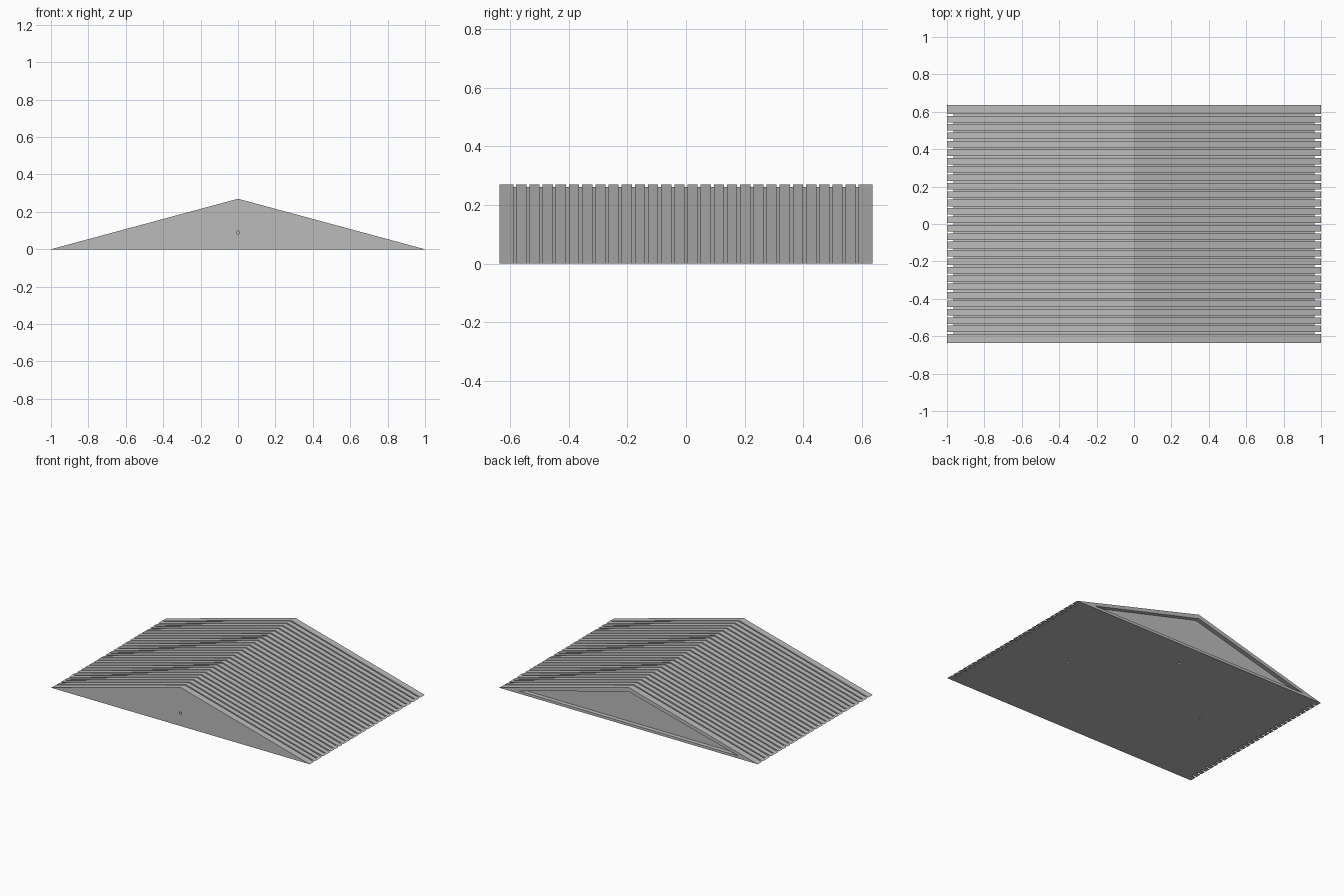
import bpy, bmesh, math
from mathutils import Matrix, Vector

cube = bpy.data.objects.get("Cube")
if cube:
    bpy.data.objects.remove(cube, do_unlink=True)

HALF_Y = 0.635                 # half of the block's depth
RIB = (1.0, 0.27)              # half width and ridge height of a rib
GROOVE = (0.964, 0.2603)       # the same at the bottom of a groove
PITCH, GAP, COUNT = 0.0449, 0.010, 27

gray = bpy.data.materials.new("plain_gray")
gray.use_nodes = True
color = (0.5, 0.5, 0.5, 1)
gray.diffuse_color = color
gray.node_tree.nodes["Principled BSDF"].inputs["Base Color"].default_value = color


def make_object(name, bm):
    bmesh.ops.recalc_face_normals(bm, faces=bm.faces)
    mesh = bpy.data.meshes.new(name)
    bm.to_mesh(mesh)
    bm.free()
    mesh.materials.append(gray)
    obj = bpy.data.objects.new(name, mesh)
    bpy.context.collection.objects.link(obj)
    return obj


# Ribbed gable block: triangular sections lofted from front to back
sections = [(-HALF_Y, RIB)]
for i in range(COUNT):
    y = (i - (COUNT - 1) / 2) * PITCH
    sections += [(y - GAP / 2, RIB), (y - GAP / 2, GROOVE),
                 (y + GAP / 2, GROOVE), (y + GAP / 2, RIB)]
sections.append((HALF_Y, RIB))

bm = bmesh.new()
rings = [[bm.verts.new(p) for p in ((-w, y, 0), (0, y, h), (w, y, 0))]
         for y, (w, h) in sections]
for a, b in zip(rings, rings[1:]):
    bm.faces.new((a[0], a[1], b[1], b[0]))
    bm.faces.new((a[1], a[2], b[2], b[1]))
bm.faces.new(rings[0])
bm.faces.new(rings[-1])
bm.faces.new([r[0] for r in rings] + [r[2] for r in reversed(rings)])
block = make_object("ribbed_gable_block", bm)

# Cutter: shallow triangular recess in the back and small round holes
bm = bmesh.new()
tri = [(-0.85, 0.018), (0, 0.241), (0.85, 0.018)]
near, far = [[bm.verts.new((x, y, z)) for x, z in tri]
             for y in (HALF_Y - 0.03, HALF_Y + 0.1)]
bm.faces.new(near)
bm.faces.new(far)
for i in range(3):
    j = (i + 1) % 3
    bm.faces.new((near[i], near[j], far[j], far[i]))


def add_hole(center, axis):
    turn = Vector((0, 0, 1)).rotation_difference(Vector(axis)).to_matrix().to_4x4()
    bmesh.ops.create_cone(bm, cap_ends=True, segments=16, radius1=0.009,
                          radius2=0.009, depth=0.08,
                          matrix=Matrix.Translation(center) @ turn)


add_hole((0, -HALF_Y, 0.09), (0, 1, 0))
for x, y in ((0.545, 0), (-0.545, 0), (0, 0.443)):
    add_hole((x, y, 0), (0, 0, 1))
cutter = make_object("recess_cutter", bm)
cutter.hide_render = True

# Cut the recess and holes, then drop the cutter
cut = block.modifiers.new("recesses", 'BOOLEAN')
cut.operation = 'DIFFERENCE'
cut.solver = 'EXACT'
cut.object = cutter
bpy.context.view_layer.objects.active = block
bpy.ops.object.modifier_apply(modifier=cut.name)
bpy.data.objects.remove(cutter, do_unlink=True)
